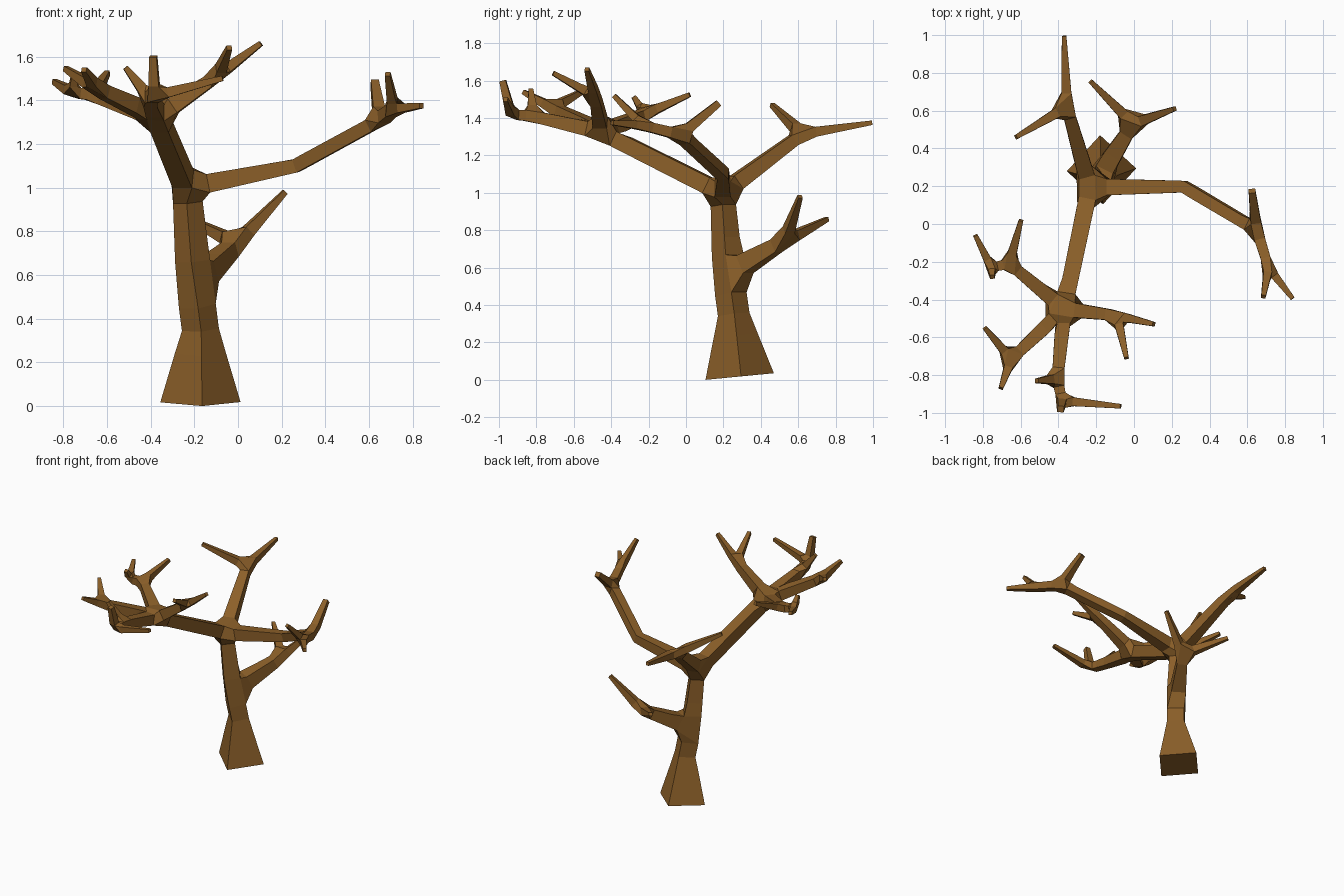
import bpy

verts, edges, radii = [], [], []


def grow(parent, x, y, z, r):
    """Add one skeleton point, joined to its parent; returns its index."""
    verts.append((x, y, z))
    radii.append(r)
    if parent is not None:
        edges.append((parent, len(verts) - 1))
    return len(verts) - 1


def twigs(parent, *tips, r=0.012):
    for tip in tips:
        grow(parent, *tip, r)


# Trunk, from the crown fork down to the flared foot
crown = grow(None, -0.235, 0.195, 1.0, 0.046)
side = grow(crown, -0.20, 0.225, 0.565, 0.06)
waist = grow(side, -0.172, 0.255, 0.35, 0.06)
grow(waist, -0.172, 0.287, 0.018, 0.13)

# Low side branch
n = grow(side, -0.005, 0.53, 0.745, 0.032)
twigs(n, (0.215, 0.61, 0.98), (-0.23, 0.755, 0.86))

# Back branch
n = grow(crown, -0.355, 0.62, 1.315, 0.03)
twigs(n, (-0.37, 0.995, 1.375), (-0.625, 0.46, 1.47))

# Long right branch
bend = grow(crown, 0.265, 0.198, 1.10, 0.031)
n = grow(bend, 0.65, -0.03, 1.31, 0.03)
twigs(n, (0.625, 0.175, 1.48), r=0.018)
n = grow(n, 0.712, -0.23, 1.36, 0.025)
twigs(n, (0.84, -0.395, 1.375), (0.685, -0.385, 1.52))

# Front limb with its own fork
fork = grow(crown, -0.37, -0.45, 1.325, 0.042)

# Fork: back left
n = grow(fork, -0.66, -0.21, 1.425, 0.028)
twigs(n, (-0.598, 0.02, 1.525))
n = grow(n, -0.755, -0.23, 1.435, 0.024)
twigs(n, (-0.84, -0.06, 1.485), (-0.75, -0.28, 1.515))

# Fork: front left
n = grow(fork, -0.65, -0.715, 1.455, 0.028)
twigs(n, (-0.79, -0.55, 1.545), (-0.705, -0.87, 1.54))

# Fork: front
n = grow(fork, -0.405, -0.82, 1.41, 0.03)
twigs(n, (-0.515, -0.83, 1.55))
n = grow(n, -0.382, -0.935, 1.42, 0.026)
twigs(n, (-0.07, -0.965, 1.50))
twigs(n, (-0.388, -0.98, 1.60), r=0.017)

# Fork: right
n = grow(fork, -0.09, -0.485, 1.515, 0.027)
twigs(n, (0.105, -0.53, 1.66), (-0.04, -0.71, 1.64))

# Skin the skeleton with square sections
mesh = bpy.data.meshes.new("bare_tree")
mesh.from_pydata(verts, edges, [])
tree = bpy.data.objects.new("bare_tree", mesh)
bpy.context.collection.objects.link(tree)
skin = tree.modifiers.new("Skin", 'SKIN')
skin.branch_smoothing = 0.0
skin.use_smooth_shade = False
skin.use_x_symmetry = False
for i, (sv, r) in enumerate(zip(mesh.skin_vertices[0].data, radii)):
    sv.radius = (r, r)
    sv.use_root = i == crown

# Bark
bark = bpy.data.materials.new("bark")
bark.diffuse_color = (0.26, 0.115, 0.022, 1)
mesh.materials.append(bark)
